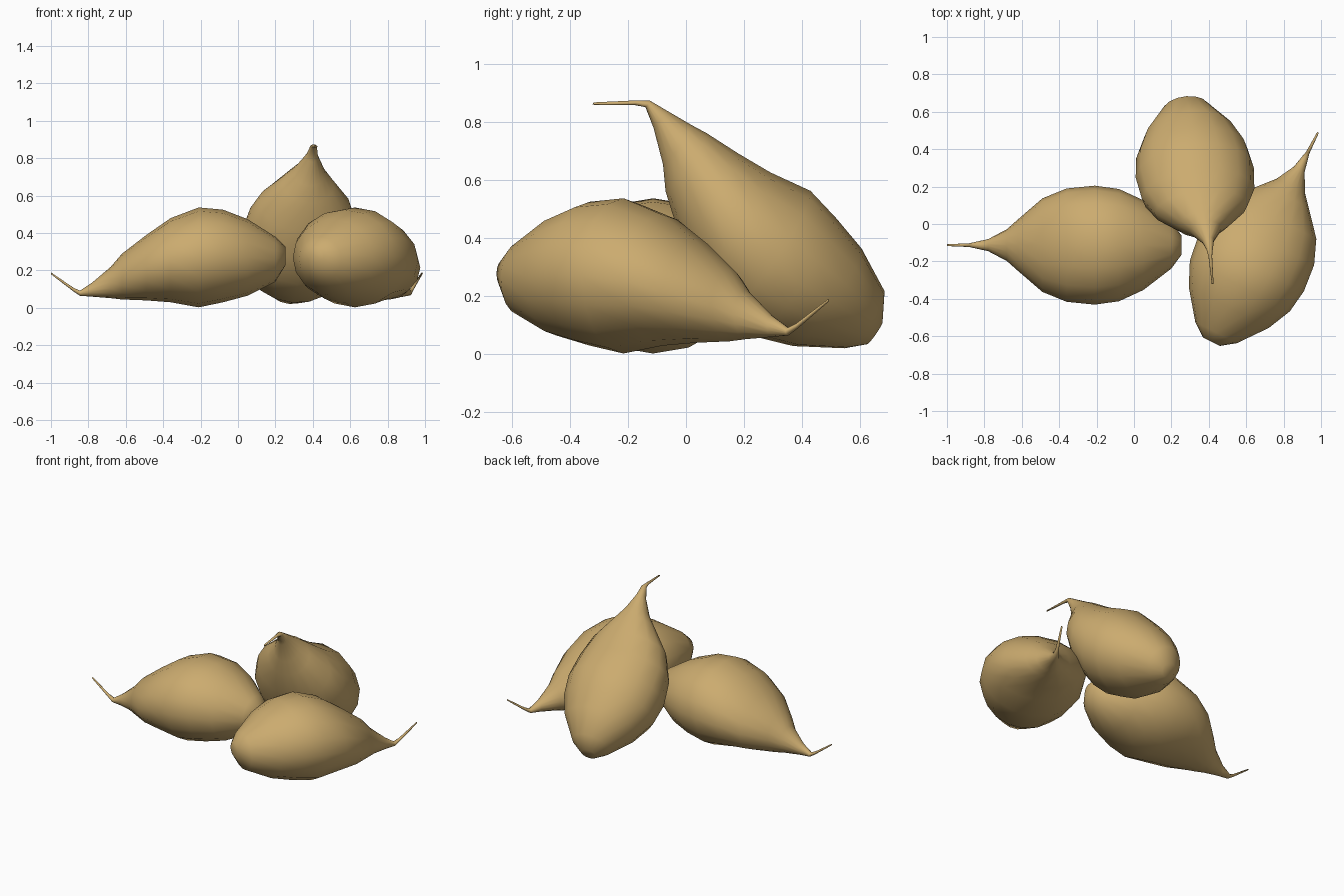
import bpy, bmesh, math
from mathutils import Vector

if "Cube" in bpy.data.objects:
    bpy.data.objects.remove(bpy.data.objects["Cube"])

tan = bpy.data.materials.new("tan_skin")
tan.diffuse_color = (0.60, 0.41, 0.16, 1)
tan.use_nodes = True
tan.node_tree.nodes["Principled BSDF"].inputs["Base Color"].default_value = tan.diffuse_color

SIDES = 16
# distance along the pod from its widest ring, bottom, top, half width
RINGS = [
    (-0.465, 0.23, 0.325, 0.05),
    (-0.41, 0.14, 0.38, 0.125),
    (-0.26, 0.065, 0.475, 0.24),
    (-0.13, 0.03, 0.525, 0.30),
    (0.00, 0.003, 0.537, 0.318),
    (0.15, 0.03, 0.48, 0.303),
    (0.28, 0.04, 0.39, 0.25),
    (0.41, 0.045, 0.29, 0.138),
    (0.47, 0.052, 0.22, 0.085),
    (0.57, 0.06, 0.135, 0.032),
    (0.635, 0.065, 0.092, 0.018),
    (0.67, 0.088, 0.108, 0.010),
    (0.79, 0.180, 0.190, 0.005),
]


def pod(name, origin, forward, up):
    """Loft one pod with its curled stem; origin lies under the widest ring."""
    f = Vector(forward).normalized()
    u = Vector(up)
    u = (u - f * u.dot(f)).normalized()
    s = u.cross(f)
    o = Vector(origin)
    bm = bmesh.new()
    loops = []
    for d, bottom, top, half in RINGS:
        mid, h = (top + bottom) / 2, (top - bottom) / 2
        loop = []
        for i in range(SIDES):
            a = 2 * math.pi * i / SIDES
            p = o + f * d + s * half * math.cos(a) + u * (mid + h * math.sin(a))
            p.z = max(p.z, 0.0)          # flattened where it rests
            loop.append(bm.verts.new(p))
        loops.append(loop)
    for a, b in zip(loops, loops[1:]):
        for i in range(SIDES):
            j = (i + 1) % SIDES
            bm.faces.new((a[i], a[j], b[j], b[i]))
    bm.faces.new(loops[0])
    bm.faces.new(loops[-1])
    bmesh.ops.recalc_face_normals(bm, faces=bm.faces)
    for face in bm.faces:
        face.smooth = True
    me = bpy.data.meshes.new(name)
    bm.to_mesh(me)
    bm.free()
    me.materials.append(tan)
    ob = bpy.data.objects.new(name, me)
    bpy.context.collection.objects.link(ob)


# two pods lying down, one leaning up behind them
a = math.radians(63)
pod("left_pod", (-0.21, -0.113, 0), (-1, 0, 0), (0, 0, 1))
pod("right_pod", (0.625, -0.215, 0), (math.cos(a), math.sin(a), 0), (0, 0, 1))
pod("leaning_pod", (0.33, 0.43, 0.565), (0.12, -0.82, 0.573), (-0.02, -0.573, -0.82))
